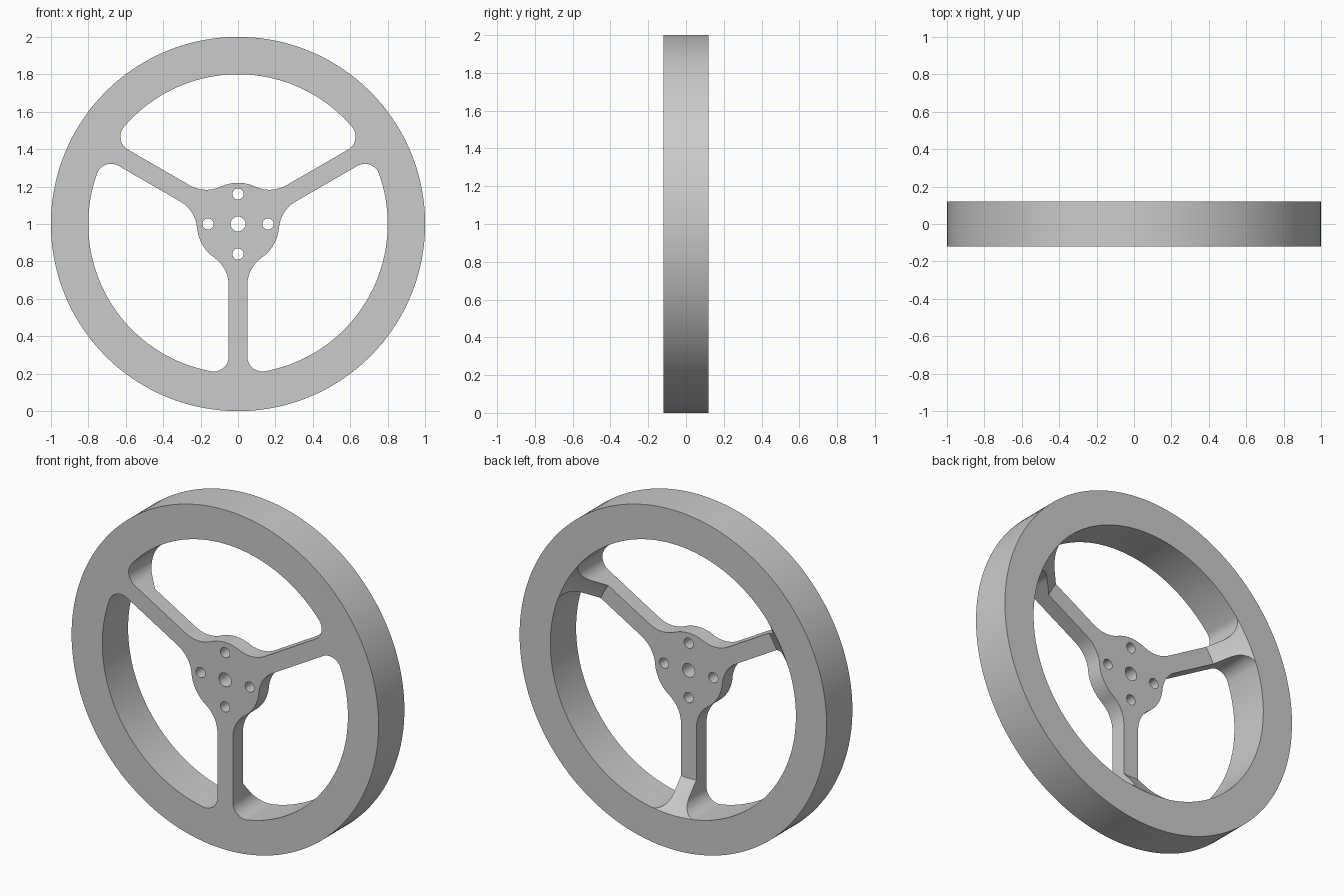
import bpy
import bmesh
from math import asin, atan2, cos, hypot, pi, radians, sin, sqrt

if "Cube" in bpy.data.objects:
    bpy.data.objects.remove(bpy.data.objects["Cube"], do_unlink=True)

# Main dimensions
RIM_OUT, RIM_IN, HALF_DEPTH = 1.0, 0.8, 0.12
HUB, HUB_FILLET = 0.22, 0.18
SPOKE_HALF, CORNER = 0.05, 0.08
HUB_BACK, RAMP_START = -0.025, 0.635
SPOKE = radians(30)
OVER = 0.2


def arc(cx, cz, r, a0, a1, n):
    """Points along an arc, without the last one."""
    return [(cx + r * cos(a0 + (a1 - a0) * i / n),
             cz + r * sin(a0 + (a1 - a0) * i / n)) for i in range(n)]


def circle(r, n, x=0, z=0):
    return arc(x, z, r, pi / 2, pi / 2 + 2 * pi, n)


def along_spoke(t, side):
    """Point at distance t along the spoke and side away from its axis."""
    return (t * cos(SPOKE) - side * sin(SPOKE),
            t * sin(SPOKE) + side * cos(SPOKE))


def loft(name, front, y0, back, y1):
    """Solid between two outlines lying in the planes y0 and y1."""
    bm = bmesh.new()
    a = [bm.verts.new((x, y0, z + 1)) for x, z in front]
    b = [bm.verts.new((x, y1, z + 1)) for x, z in back]
    bm.faces.new(a)
    bm.faces.new(b)
    for i in range(len(a)):
        j = (i + 1) % len(a)
        bm.faces.new((a[i], a[j], b[j], b[i]))
    bmesh.ops.recalc_face_normals(bm, faces=bm.faces)
    mesh = bpy.data.meshes.new(name)
    bm.to_mesh(mesh)
    bm.free()
    obj = bpy.data.objects.new(name, mesh)
    bpy.context.collection.objects.link(obj)
    return obj


def window_outline():
    """Opening between two spokes: hub, hub fillet, corner, rim, mirrored."""
    r1 = HUB + HUB_FILLET
    d1 = SPOKE_HALF + HUB_FILLET
    c1 = along_spoke(sqrt(r1 ** 2 - d1 ** 2), d1)
    r2 = RIM_IN - CORNER
    d2 = SPOKE_HALF + CORNER
    c2 = along_spoke(sqrt(r2 ** 2 - d2 ** 2), d2)
    hub_angle = atan2(c1[1], c1[0])
    rim_angle = SPOKE + asin(d2 / r2)
    normal = SPOKE + 1.5 * pi
    end = (c1[0] + HUB_FILLET * cos(normal), c1[1] + HUB_FILLET * sin(normal))
    half = arc(0, 0, HUB, pi / 2, hub_angle, 6)
    half += arc(*c1, HUB_FILLET, hub_angle + pi, normal, 12) + [end]
    half += arc(*c2, CORNER, normal, rim_angle + 2 * pi, 16)
    half += arc(0, 0, RIM_IN, rim_angle, pi / 2, 24) + [(0, RIM_IN)]
    return half + [(-x, z) for x, z in half[-2:0:-1]]


def turned(points, a):
    return [(x * cos(a) - z * sin(a), x * sin(a) + z * cos(a))
            for x, z in points]


# Solid disc for the whole wheel
disc = circle(RIM_OUT, 144)
wheel = loft("steering_wheel", disc, -HALF_DEPTH, disc, HALF_DEPTH)

# Three openings between the spokes
cutters = []
for i in range(3):
    shape = turned(window_outline(), i * 2 * pi / 3)
    cutters.append(loft("window_cutter", shape, -OVER, shape, OVER))

# Back recess with a sloped wall rising to the rim
slope = (RIM_IN - 0.001 - RAMP_START) / (HALF_DEPTH - HUB_BACK)
wide = RAMP_START + slope * (OVER - HUB_BACK)
cutters.append(loft("recess_cutter", circle(RAMP_START, 144), HUB_BACK,
                    circle(wide, 144), OVER))

# Centre hole and four mounting holes
for x, z in ((0, 0), (0.16, 0), (-0.16, 0), (0, 0.16), (0, -0.16)):
    shape = circle(0.03 if hypot(x, z) else 0.04, 32, x, z)
    cutters.append(loft("hole_cutter", shape, -OVER, shape, OVER))

for cutter in cutters:
    cutter.hide_render = True
    mod = wheel.modifiers.new("cut", 'BOOLEAN')
    mod.operation = 'DIFFERENCE'
    mod.solver = 'EXACT'
    mod.object = cutter

# Bake the cuts and remove the cutters
bpy.context.view_layer.update()
graph = bpy.context.evaluated_depsgraph_get()
mesh = bpy.data.meshes.new_from_object(wheel.evaluated_get(graph))
wheel.modifiers.clear()
wheel.data = mesh
for cutter in cutters:
    bpy.data.objects.remove(cutter, do_unlink=True)

# Plain grey finish
grey = bpy.data.materials.new("light_grey")
grey.use_nodes = True
colour = (0.6, 0.6, 0.6, 1)
grey.diffuse_color = colour
grey.node_tree.nodes["Principled BSDF"].inputs["Base Color"].default_value = colour
mesh.materials.clear()
mesh.materials.append(grey)

# Smooth curved walls, crisp edges
bpy.ops.object.select_all(action='DESELECT')
wheel.select_set(True)
bpy.context.view_layer.objects.active = wheel
bpy.ops.object.shade_smooth_by_angle(angle=radians(30))
